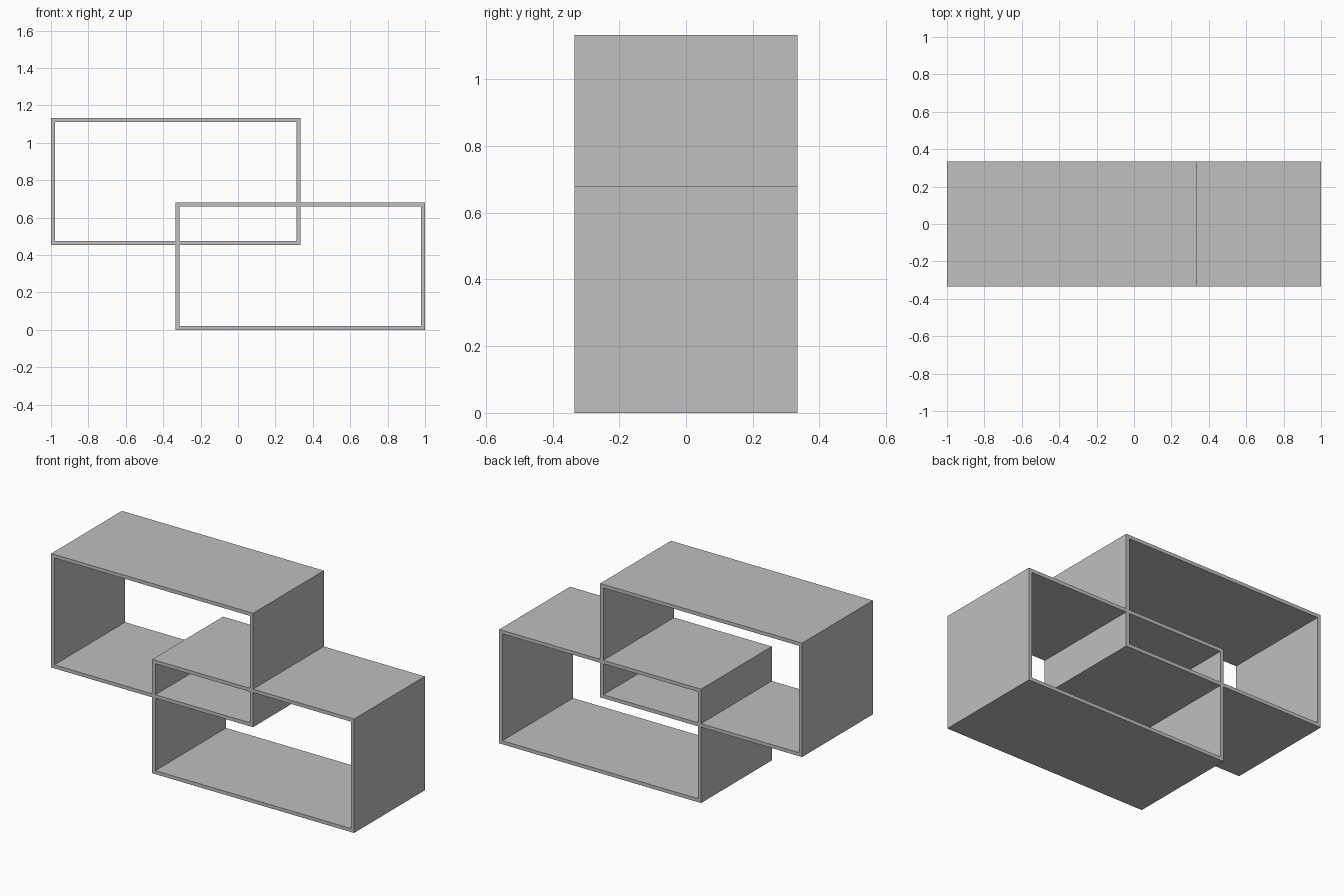
import bpy
import bmesh

cube = bpy.data.objects.get("Cube")
if cube:
    bpy.data.objects.remove(cube, do_unlink=True)

GREY = (0.52, 0.52, 0.52, 1)
WIDTH, DEPTH, HEIGHT, WALL = 1.333, 0.667, 0.68, 0.021

grey = bpy.data.materials.new("light grey")
grey.use_nodes = True
grey.diffuse_color = GREY
grey.node_tree.nodes["Principled BSDF"].inputs["Base Color"].default_value = GREY


def rectangle(bm, x, z, w, h, y):
    corners = ((x, z), (x + w, z), (x + w, z + h), (x, z + h))
    return [bm.verts.new((cx, y, cz)) for cx, cz in corners]


def open_box(name, x, z):
    """Rectangular tube, open at the front and back."""
    bm = bmesh.new()
    outer = rectangle(bm, x, z, WIDTH, HEIGHT, -DEPTH / 2)
    inner = rectangle(bm, x + WALL, z + WALL, WIDTH - 2 * WALL, HEIGHT - 2 * WALL, -DEPTH / 2)
    for i in range(4):
        j = (i + 1) % 4
        bm.faces.new((outer[i], outer[j], inner[j], inner[i]))
    # Extrude the flat frame through to the back
    result = bmesh.ops.extrude_face_region(bm, geom=bm.faces[:], use_keep_orig=True)
    moved = [g for g in result["geom"] if isinstance(g, bmesh.types.BMVert)]
    bmesh.ops.translate(bm, verts=moved, vec=(0, DEPTH, 0))
    bmesh.ops.recalc_face_normals(bm, faces=bm.faces[:])
    mesh = bpy.data.meshes.new(name)
    bm.to_mesh(mesh)
    bm.free()
    mesh.materials.append(grey)
    obj = bpy.data.objects.new(name, mesh)
    bpy.context.collection.objects.link(obj)
    return obj


# Two interlocking boxes fused where their panels cross
shelf = open_box("interlocking_shelf", -1, 0.453)
lower = open_box("lower_box_helper", 1 - WIDTH, 0)
union = shelf.modifiers.new("join boxes", "BOOLEAN")
union.operation = "UNION"
union.solver = "EXACT"
union.object = lower
lower.hide_render = True
lower.hide_viewport = True
